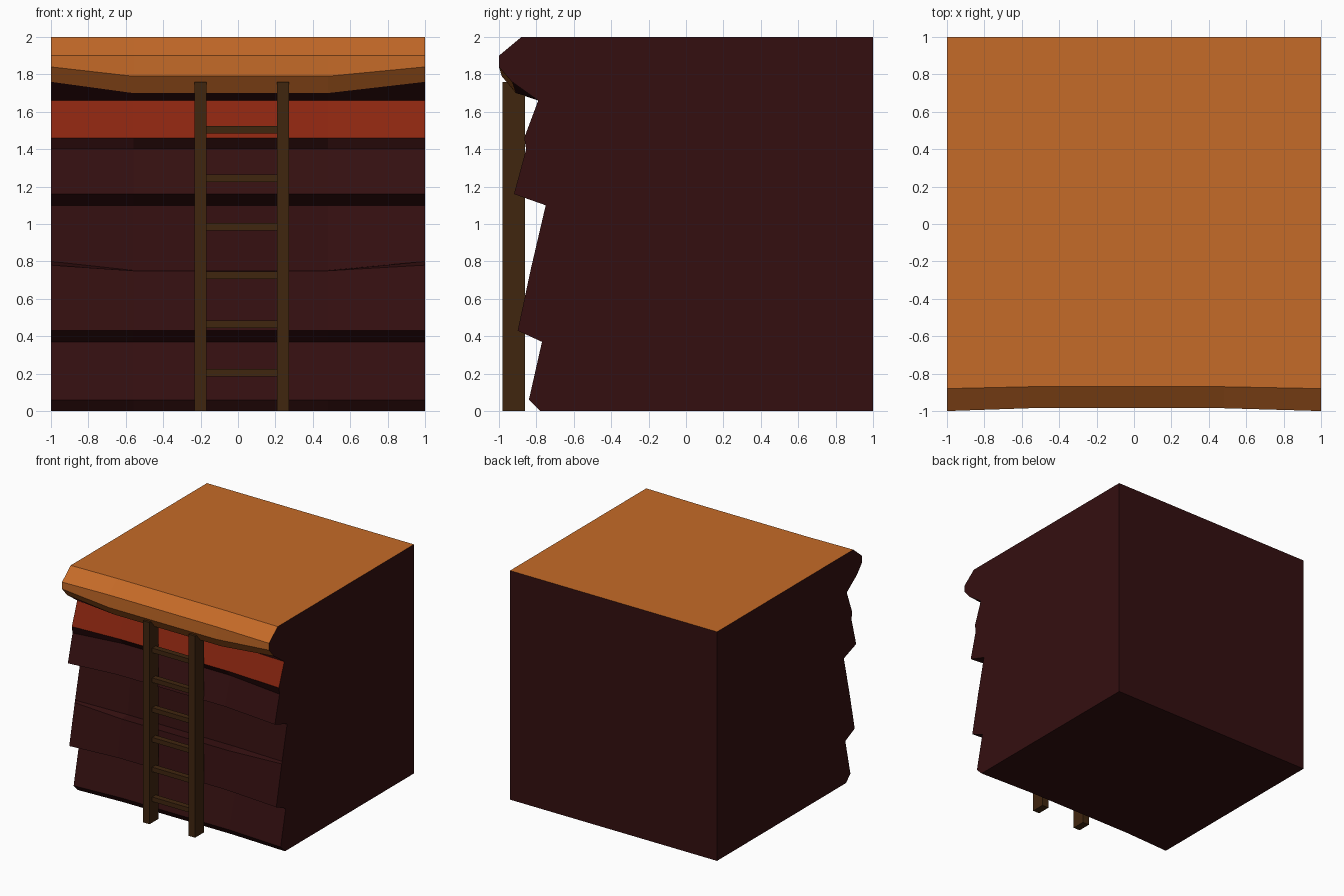
import bpy
import bmesh

cube = bpy.data.objects.get("Cube")
if cube:
    bpy.data.objects.remove(cube, do_unlink=True)


def material(name, r, g, b):
    m = bpy.data.materials.new(name)
    m.use_nodes = True
    m.diffuse_color = (r, g, b, 1)
    m.node_tree.nodes["Principled BSDF"].inputs["Base Color"].default_value = (r, g, b, 1)
    return m


maroon = material("dark_maroon_rock", 0.034, 0.0048, 0.0052)
red = material("red_rock", 0.26, 0.019, 0.005)
orange = material("orange_ground", 0.56, 0.145, 0.021)
wood = material("brown_wood", 0.051, 0.019, 0.0048)


def add_object(name, bm, mats):
    bmesh.ops.recalc_face_normals(bm, faces=bm.faces[:])
    mesh = bpy.data.meshes.new(name)
    bm.to_mesh(mesh)
    bm.free()
    for m in mats:
        mesh.materials.append(m)
    obj = bpy.data.objects.new(name, mesh)
    bpy.context.collection.objects.link(obj)
    return obj


# Cliff cross-sections: (end y, end z, middle y, middle z), bottom to top
strata = [
    (-0.78, 0.00, -0.76, 0.00), (-0.84, 0.06, -0.81, 0.06),
    (-0.77, 0.37, -0.72, 0.37), (-0.90, 0.43, -0.86, 0.43),
    (-0.825, 0.78, -0.81, 0.75), (-0.82, 0.80, -0.72, 0.752),
    (-0.75, 1.10, -0.68, 1.10), (-0.92, 1.16, -0.87, 1.16),
    (-0.855, 1.40, -0.79, 1.40), (-0.865, 1.46, -0.84, 1.46),
    (-0.79, 1.66, -0.77, 1.66), (-0.93, 1.76, -0.91, 1.70),
    (-1.00, 1.84, -0.985, 1.79), (-1.00, 1.90, -0.985, 1.90),
    (-0.88, 2.00, -0.87, 2.00),
]
ends = [(y, z) for y, z, _, _ in strata] + [(1, 2), (1, 0)]
middle = [(y, z) for _, _, y, z in strata] + [(1, 2), (1, 0)]
RED_BAND, LIP_START, TOP_FACE = 9, 11, 14

# Layered cliff block with an overhanging ground lip
bm = bmesh.new()
rings = [[bm.verts.new((x, y, z)) for y, z in section]
         for x, section in ((-1, ends), (-0.56, middle), (0.48, middle), (1, ends))]
count = len(ends)
for a, b in zip(rings, rings[1:]):
    for i in range(count):
        j = (i + 1) % count
        face = bm.faces.new((a[i], a[j], b[j], b[i]))
        if i == RED_BAND:
            face.material_index = 1
        elif LIP_START <= i <= TOP_FACE:
            face.material_index = 2
bm.faces.new(rings[0])
bm.faces.new(rings[-1])
add_object("cliff_block", bm, [maroon, red, orange])


# Ladder
def box(name, x, y, z, mat):
    bm = bmesh.new()
    bmesh.ops.create_cube(bm, size=1)
    for v in bm.verts:
        v.co = [lo if c < 0 else hi for c, (lo, hi) in zip(v.co, (x, y, z))]
    return add_object(name, bm, [mat])


for name, cx in (("ladder_right_rail", -0.20), ("ladder_left_rail", 0.24)):
    box(name, (cx - 0.032, cx + 0.032), (-0.98, -0.86), (0, 1.76), wood)
for i in range(6):
    z = 0.205 + 0.26 * i
    box(f"ladder_rung_{i + 1}", (-0.17, 0.21), (-0.945, -0.895), (z - 0.02, z + 0.02), wood)
